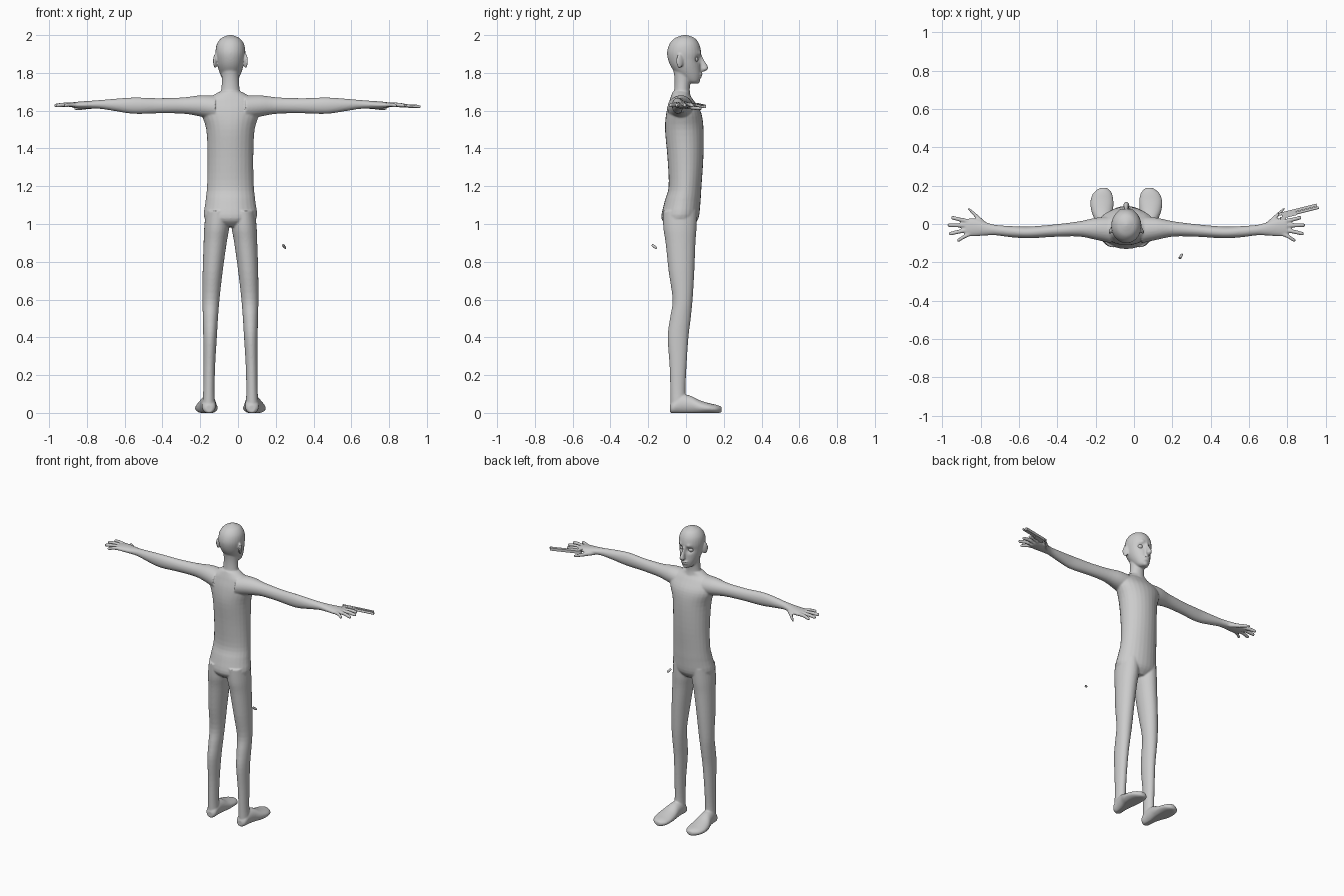
import bpy, bmesh, math
from mathutils import Vector, Matrix

CX = -0.04   # centre line of the figure


def material(name, rgb):
    m = bpy.data.materials.new(name)
    m.diffuse_color = (*rgb, 1)
    return m


GREY = material("plain_grey", (0.6, 0.6, 0.6))


def finish(bm, name):
    bmesh.ops.recalc_face_normals(bm, faces=bm.faces)
    me = bpy.data.meshes.new(name)
    bm.to_mesh(me)
    bm.free()
    ob = bpy.data.objects.new(name, me)
    bpy.context.collection.objects.link(ob)
    me.materials.append(GREY)
    return ob


def spline(rings, steps=4):
    """Catmull-Rom through the rings."""
    out, n = [], len(rings)
    for i in range(n - 1):
        p = [rings[max(i - 1, 0)], rings[i], rings[i + 1], rings[min(i + 2, n - 1)]]
        for k in range(steps):
            t = k / steps
            out.append([0.5 * (2 * b + (c - a) * t + (2 * a - 5 * b + 4 * c - d) * t * t
                               + (3 * b - a - 3 * c + d) * t ** 3) for a, b, c, d in zip(*p)])
    out.append(list(rings[-1]))
    return out


def loft(bm, rings, axis, side=1, sides=28):
    """Elliptic sections (u, y, z, r1, r2) square to one axis; u is measured from CX."""
    a1, a2 = [i for i in range(3) if i != axis]
    loops = []
    for r in spline(rings):
        loop = []
        for k in range(sides):
            a = 2 * math.pi * k / sides
            co = [CX + side * r[0], r[1], r[2]]
            co[a1] += max(r[3], 0.001) * math.cos(a)
            co[a2] += max(r[4], 0.001) * math.sin(a)
            co[2] = max(co[2], 0)
            loop.append(bm.verts.new(co))
        loops.append(loop)
    for la, lb in zip(loops, loops[1:]):
        for k in range(sides):
            j = (k + 1) % sides
            bm.faces.new((la[k], la[j], lb[j], lb[k]))
    bm.faces.new(loops[0][::-1])
    bm.faces.new(loops[-1])


def pair(bm, rings, axis):
    for s in (-1, 1):
        loft(bm, rings, axis, s)


def ball(bm, u, y, z, radii, rot=0):
    m = (Matrix.Translation((CX + u, y, z)) @ Matrix.Rotation(rot, 4, 'Z')
         @ Matrix.Diagonal((*radii, 1)))
    bmesh.ops.create_uvsphere(bm, u_segments=20, v_segments=12, radius=1, matrix=m)


bm = bmesh.new()
# torso
loft(bm, [(0, -.03, .985, .07, .06), (0, -.032, 1.03, .138, .098), (0, -.018, 1.12, .132, .095),
          (0, -.005, 1.2, .124, .087), (0, -.003, 1.35, .121, .095), (0, -.009, 1.5, .128, .102),
          (0, -.012, 1.59, .155, .092), (0, -.022, 1.65, .145, .066), (0, -.028, 1.68, .095, .05),
          (0, -.025, 1.70, .06, .045)], 2)
# neck
loft(bm, [(0, -.02, 1.62, .09, .06), (0, -.022, 1.69, .055, .044), (0, -.02, 1.73, .047, .041),
          (0, -.016, 1.78, .046, .046), (0, -.01, 1.83, .05, .06)], 2)
# skull and jaw
loft(bm, [(0, .04, 1.745, .02, .018), (0, .032, 1.757, .036, .04), (0, .016, 1.79, .053, .063),
          (0, .0, 1.83, .067, .078), (0, -.008, 1.87, .075, .087), (0, -.01, 1.91, .079, .09),
          (0, -.009, 1.95, .073, .08), (0, -.007, 1.98, .053, .058), (0, -.005, 1.995, .025, .028),
          (0, -.005, 2.001, .004, .004)], 2)
# nose
loft(bm, [(0, .07, 1.9, .008, .01), (0, .083, 1.865, .009, .016), (0, .095, 1.835, .013, .02),
          (0, .098, 1.82, .016, .017), (0, .09, 1.808, .008, .01)], 2)
# lips and chin
ball(bm, 0, .076, 1.793, (.026, .013, .006))
ball(bm, 0, .073, 1.779, (.022, .013, .006))
ball(bm, 0, .057, 1.757, (.02, .018, .014))
# ears
for s in (-1, 1):
    ball(bm, s * .08, -.033, 1.863, (.009, .021, .038), s * .45)
# arms and palms
pair(bm, [(.08, -.03, 1.615, .07, .065), (.16, -.025, 1.625, .057, .056), (.25, -.026, 1.627, .039, .043),
          (.38, -.035, 1.626, .032, .040), (.47, -.042, 1.626, .031, .043), (.53, -.044, 1.627, .030, .042),
          (.60, -.040, 1.63, .029, .034), (.68, -.032, 1.633, .027, .024), (.73, -.026, 1.632, .034, .021),
          (.79, -.018, 1.63, .046, .019), (.835, -.018, 1.63, .046, .014), (.842, -.018, 1.63, .04, .008)], 0)
# fingers and thumb
for (u0, y0), (u1, y1) in [((.82, .014), (.913, .032)), ((.82, -.008), (.932, -.006)),
                           ((.82, -.03), (.925, -.05)), ((.81, -.05), (.882, -.083))]:
    um, ym = (u0 + u1) / 2, (y0 + y1) / 2
    pair(bm, [(u0, y0, 1.63, .011, .012), (um, ym, 1.632, .0105, .0115),
              (u1 - .01, y1, 1.628, .010, .010), (u1, y1, 1.627, .006, .006)], 0)
pair(bm, [(.735, -.005, 1.625, .02, .015), (.775, .035, 1.618, .014, .013),
          (.80, .06, 1.614, .011, .011), (.825, .083, 1.611, .007, .008)], 1)
# legs
pair(bm, [(.068, -.032, 1.07, .062, .09), (.073, -.032, .98, .066, .088), (.081, -.029, .9, .061, .079),
          (.094, -.024, .75, .053, .068), (.103, -.018, .6, .045, .053), (.106, -.03, .5, .040, .055),
          (.108, -.042, .4, .036, .055), (.112, -.042, .25, .031, .045), (.114, -.043, .12, .030, .040),
          (.115, -.04, .04, .034, .042)], 2)
# feet
pair(bm, [(.113, -.085, .022, .018, .02), (.114, -.07, .03, .034, .034), (.116, -.03, .045, .038, .05),
          (.12, .02, .042, .045, .05), (.126, .07, .03, .057, .038), (.127, .12, .024, .06, .028),
          (.124, .16, .02, .049, .023), (.12, .183, .018, .026, .017), (.119, .189, .018, .012, .01)], 1)
raw = finish(bm, "body_raw")

# fuse the parts into one smooth skin
rm = raw.modifiers.new("fuse", 'REMESH')
rm.mode = 'VOXEL'
rm.voxel_size = 0.005
sm = raw.modifiers.new("soften", 'SMOOTH')
sm.factor, sm.iterations = 0.5, 4
skin = bpy.data.meshes.new_from_object(raw.evaluated_get(bpy.context.evaluated_depsgraph_get()))
skin.name = "body"
bpy.data.objects.remove(raw)
body = bpy.data.objects.new("body", skin)
bpy.context.collection.objects.link(body)
skin.materials.clear()
skin.materials.append(GREY)

# eye sockets (in) and brows (out)
for s in (-1, 1):
    for c, rad, dy in [((s * .033, .062, 1.872), .019, -.016), ((s * .032, .07, 1.902), .012, .006)]:
        c = Vector((CX + c[0], c[1], c[2]))
        for v in skin.vertices:
            if v.co.z > 1.8 and v.co.y > 0:
                d2 = (v.co.x - c.x) ** 2 + (v.co.z - c.z) ** 2
                v.co.y += dy * math.exp(-d2 / rad ** 2)
for p in skin.polygons:
    p.use_smooth = True

# eyes
bm = bmesh.new()
for s in (-1, 1):
    ball(bm, s * .032, .047, 1.872, (.018, .018, .016))
eyes = finish(bm, "eyes")
for p in eyes.data.polygons:
    p.use_smooth = True


def box(bm, frame, centre, size):
    bmesh.ops.create_cube(bm, size=1, matrix=frame @ Matrix.Translation(centre) @ Matrix.Diagonal((*size, 1)))


def rod(bm, frame, centre, radius, length, tip=None):
    bmesh.ops.create_cone(bm, cap_ends=True, segments=14, radius1=radius,
                          radius2=radius if tip is None else tip, depth=length,
                          matrix=frame @ Matrix.Translation(centre) @ Matrix.Rotation(math.pi / 2, 4, 'Y'))


# hand tool: long flat-lying barrel with slide, guard and grip
frame = (Matrix.Translation((.86, .068, 1.627)) @ Matrix.Rotation(math.radians(14), 4, 'Z')
         @ Matrix.Rotation(math.radians(3), 4, 'Y'))
bm = bmesh.new()
box(bm, frame, (-.005, .008, 0), (.205, .014, .018))
rod(bm, frame, (.02, -.008, 0), .007, .17)
box(bm, frame, (-.055, -.008, 0), (.075, .02, .016))
box(bm, frame, (-.09, -.028, 0), (.028, .04, .016))
finish(bm, "hand_tool")

# small loose capsule beside the thigh
d = Vector((.014, .024, -.02))
frame = Matrix.Translation((.245, -.167, .88)) @ d.to_track_quat('X', 'Z').to_matrix().to_4x4()
bm = bmesh.new()
rod(bm, frame, (-.004, 0, 0), .007, .024)
rod(bm, frame, (.012, 0, 0), .007, .009, .003)
finish(bm, "loose_capsule")
